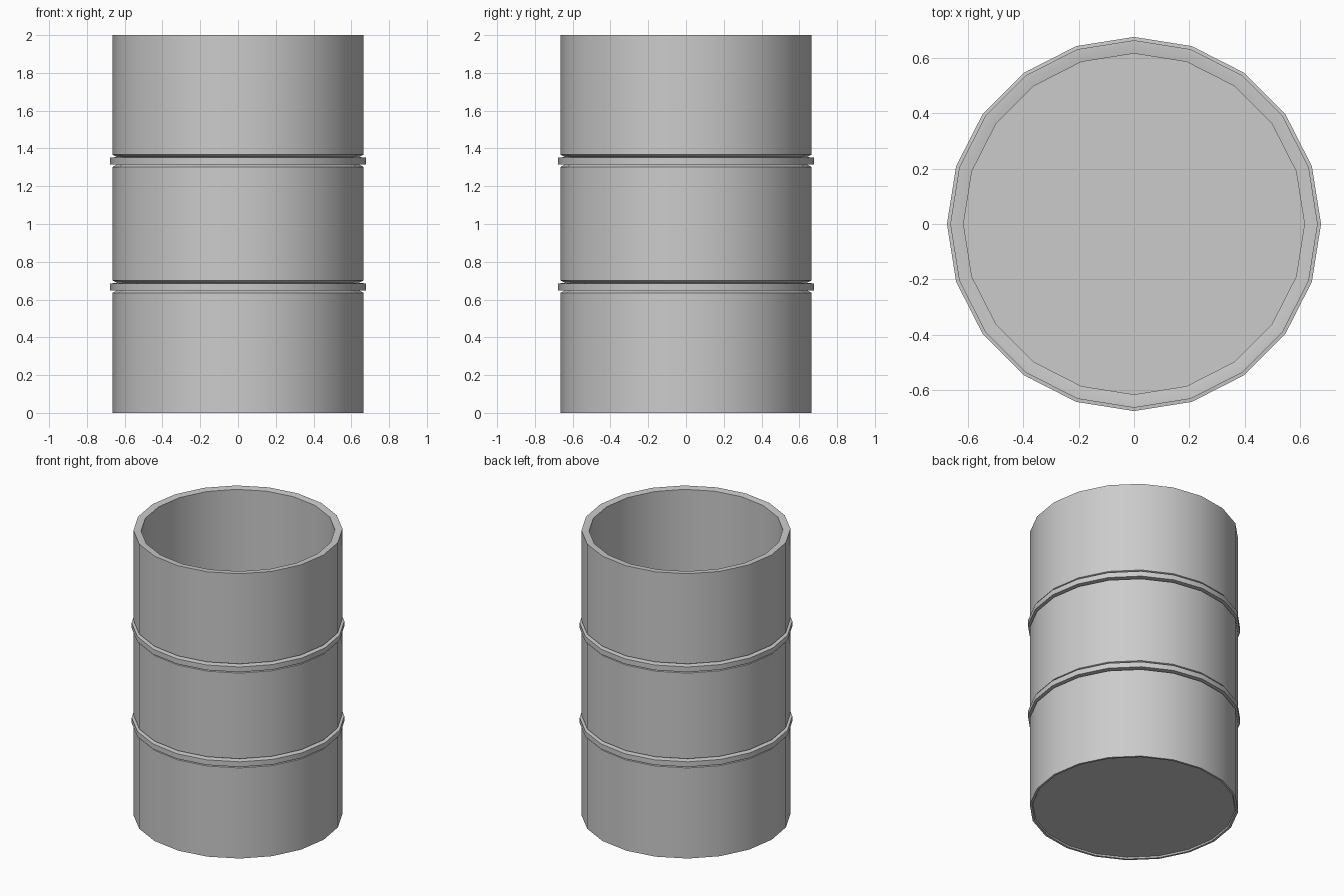
import bpy, bmesh
from math import cos, sin, pi

if "Cube" in bpy.data.objects:
    bpy.data.objects.remove(bpy.data.objects["Cube"])

SIDES = 20
R, GROOVE, RING, INNER = 0.665, 0.64, 0.677, 0.617

# Outer profile from the bottom centre upward, with two hoops set in grooves
profile = [(0, 0.01), (0.645, 0.01), (0.65, 0), (R, 0)]
for z in (0.667, 1.333):
    profile += [(R, z - 0.031), (GROOVE, z - 0.018), (RING, z - 0.018),
                (RING, z + 0.018), (GROOVE, z + 0.022), (R, z + 0.034)]
# Rim, inner wall and floor
profile += [(R, 2), (0.65, 2), (INNER, 1.995), (INNER, 0.05), (0, 0.05)]

# Revolve the profile into the barrel
bm = bmesh.new()
rows = []
for r, z in profile:
    if r == 0:
        rows.append([bm.verts.new((0, 0, z))] * SIDES)
    else:
        rows.append([bm.verts.new((r * cos(2 * pi * i / SIDES), r * sin(2 * pi * i / SIDES), z))
                     for i in range(SIDES)])
for a, b in zip(rows, rows[1:]):
    for i in range(SIDES):
        j = (i + 1) % SIDES
        bm.faces.new(list(dict.fromkeys((a[i], a[j], b[j], b[i]))))
bmesh.ops.recalc_face_normals(bm, faces=bm.faces)

mesh = bpy.data.meshes.new("barrel")
bm.to_mesh(mesh)
bm.free()
barrel = bpy.data.objects.new("barrel", mesh)
bpy.context.collection.objects.link(barrel)

# Smooth around the wall, crisp at hoops and rims
bpy.context.view_layer.objects.active = barrel
barrel.select_set(True)
bpy.ops.object.shade_smooth_by_angle(angle=0.35)
